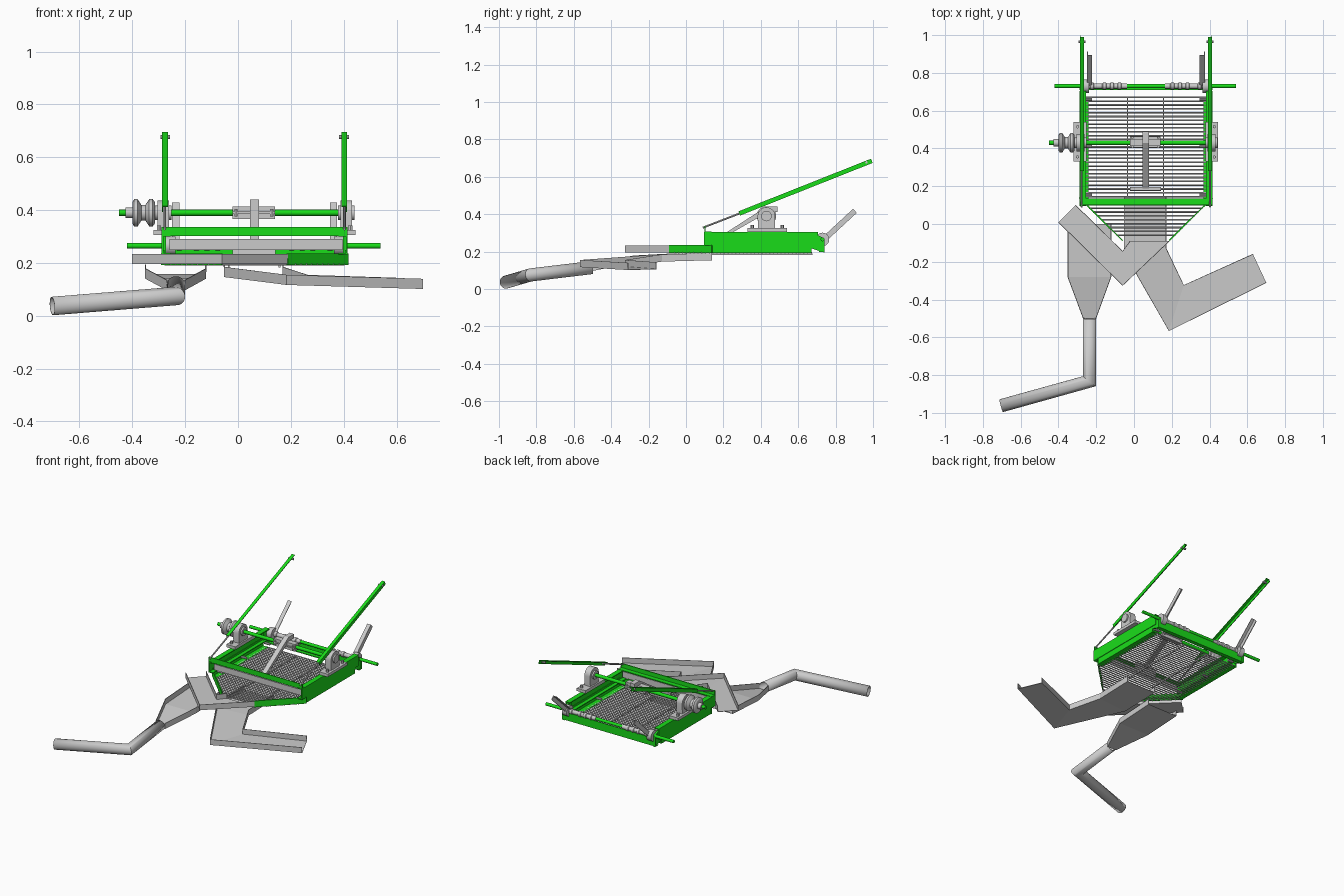
import bpy, bmesh, math
from mathutils import Vector

if "Cube" in bpy.data.objects:
    bpy.data.objects.remove(bpy.data.objects["Cube"])

CX = 0.063                      # centre line of the sieve frame
GREEN = bpy.data.materials.new("green_paint")
GREEN.diffuse_color = (0.01, 0.72, 0.01, 1)
GREEN.use_nodes = True
GREEN.node_tree.nodes["Principled BSDF"].inputs["Base Color"].default_value = GREEN.diffuse_color


def finish(name, bm, green=False, smooth=False, thick=0):
    bmesh.ops.recalc_face_normals(bm, faces=bm.faces)
    me = bpy.data.meshes.new(name)
    bm.to_mesh(me)
    bm.free()
    ob = bpy.data.objects.new(name, me)
    bpy.context.collection.objects.link(ob)
    if green:
        me.materials.append(GREEN)
    if thick:
        m = ob.modifiers.new("sheet", 'SOLIDIFY')
        m.thickness, m.offset = thick, 0
    if smooth:
        bpy.ops.object.select_all(action='DESELECT')
        ob.select_set(True)
        bpy.context.view_layer.objects.active = ob
        bpy.ops.object.shade_smooth_by_angle()
    return ob


def extrude(name, profile, vec, green=False, smooth=False):
    """Closed 3D outline pushed along vec."""
    bm = bmesh.new()
    f = bm.faces.new([bm.verts.new(p) for p in profile])
    r = bmesh.ops.extrude_face_region(bm, geom=[f])
    bmesh.ops.translate(bm, vec=vec, verts=[v for v in r['geom'] if isinstance(v, bmesh.types.BMVert)])
    return finish(name, bm, green, smooth)


def box(name, x0, x1, y0, y1, z0, z1, green=False):
    return extrude(name, [(x0, y0, z0), (x1, y0, z0), (x1, y1, z0), (x0, y1, z0)], (0, 0, z1 - z0), green)


def rod_into(bm, a, b, r, n):
    a, b = Vector(a), Vector(b)
    d = b - a
    m = d.to_track_quat('Z', 'Y').to_matrix().to_4x4()
    m.translation = (a + b) / 2
    bmesh.ops.create_cone(bm, cap_ends=True, segments=n, radius1=r, radius2=r, depth=d.length, matrix=m)


def rods(name, segs, r, n=16, green=False):
    bm = bmesh.new()
    for a, b in segs:
        rod_into(bm, a, b, r, n)
    return finish(name, bm, green, n > 8)


def lathe_x(name, prof, y, z, n=32):
    """Profile of (x, radius) turned about an x-parallel axis."""
    bm = bmesh.new()
    rings = [[bm.verts.new((x, y + r * math.cos(i * math.tau / n), z + r * math.sin(i * math.tau / n)))
              for i in range(n)] for x, r in prof]
    for a, b in zip(rings, rings[1:]):
        for i in range(n):
            bm.faces.new((a[i], a[(i + 1) % n], b[(i + 1) % n], b[i]))
    bm.faces.new(rings[0])
    bm.faces.new(rings[-1])
    return finish(name, bm, smooth=True)


def chute(name, left, right, h):
    """Open sheet trough: floor between two edges plus upright walls."""
    bm = bmesh.new()
    L, R = [[bm.verts.new(p) for p in e] for e in (left, right)]
    LT, RT = [[bm.verts.new((p[0], p[1], p[2] + h)) for p in e] for e in (left, right)]
    for i in range(len(L) - 1):
        for a, b in ((L, R), (L, LT), (R, RT)):
            bm.faces.new((a[i], a[i + 1], b[i + 1], b[i]))
    return finish(name, bm, thick=0.004)


# side parts, once per side (s = outward direction)
for s, side in ((-1, "left"), (1, "right")):
    def X(d):
        return CX + s * d
    # C-section side rail
    c = [(.352, .306), (.352, .232), (.318, .232), (.318, .238), (.345, .238), (.345, .300), (.318, .300), (.318, .306)]
    extrude(side + "_rail", [(X(d), .095, z) for d, z in c], (0, .61, 0), True)
    # lower angle that carries the grate
    c = [(.348, .25), (.348, .192), (.305, .192), (.305, .197), (.342, .197), (.342, .25)]
    extrude(side + "_grate_angle", [(X(d), .13, z) for d, z in c], (0, .54, 0), True)
    # rear plate holding the back shaft
    extrude(side + "_rear_plate", [(X(.335), .66, .22), (X(.335), .74, .195), (X(.335), .74, .27), (X(.335), .70, .29),
                                   (X(.335), .66, .30)], (s * .012, 0, 0), True)
    # plummer block bearing with arched housing
    b0, b1 = sorted((X(.315), X(.382)))
    box(side + "_bearing_foot", b0, b1, .33, .54, .306, .325)
    arch = [(.385, .322), (.475, .322)]
    arch += [(.43 + .047 * math.cos(t * math.pi / 12), .39 + .047 * math.sin(t * math.pi / 12)) for t in range(13)]
    extrude(side + "_bearing_housing", [(X(.325), y, z) for y, z in arch], (s * .043, 0, 0), smooth=True)
    rods(side + "_bearing_ring", [((X(.315), .43, .39), (X(.378), .43, .39))], .028, 24)
    rods(side + "_bearing_bolts", [((X(.362), y, .32), (X(.362), y, .342)) for y in (.355, .515)], .009, 6)
    # long angle-iron handle and its thin lower bar
    h = [(.350, 0), (.350, .024), (.328, .024), (.328, .020), (.346, .020), (.346, 0)]
    extrude(side + "_handle", [(X(d), .29 - .37 * w, .393 + .93 * w) for d, w in h], (0, .708, .281), True)
    rods(side + "_handle_bolt", [((X(.32), .965, .677), (X(.357), .965, .677))], .007, 8)
    rods(side + "_handle_stay", [((X(.34), .09, .328), (X(.34), .32, .417))], .005, 8)
    # short rear lever, angle section
    h = [(.312, 0), (.312, .03), (.285, .03), (.285, .026), (.307, .026), (.307, 0)]
    extrude(side + "_rear_lever", [(X(d), .738 - .66 * w, .245 + .72 * w) for d, w in h], (0, .175, .162))
    # collars and rings on the back shaft
    lathe_x(side + "_shaft_sleeve", [(X(.10), .014), (X(.30), .014)], .73, .265, 20)
    for d in (.14, .18, .22, .285):
        lathe_x(side + "_shaft_ring", [(X(d - .012), .013), (X(d - .008), .018), (X(d + .008), .018), (X(d + .012), .013)],
                .73, .265, 16)
    lathe_x(side + "_shaft_bearing", [(X(.30), .036), (X(.335), .036)], .73, .265, 24)
    # slanted wall of the outlet funnel
    extrude(side + "_funnel_wall", [(X(.126), -.09, .192), (X(.355), .137, .192), (X(.355), .137, .235),
                                    (X(.126), -.09, .235)], (-s * .005, .005, 0), True)
    # corner bolts of the grate
    rods(side + "_grate_bolts", [((X(.325), y, .225), (X(.285), y, .225)) for y in (.155, .41, .66)], .008, 8)

# front cross bar (angle) and grey front panel
x0, x1 = CX - .352, CX + .352
extrude("front_bar", [(x0, y, z) for y, z in ((.098, .302), (.135, .302), (.135, .308), (.104, .308),
                                              (.104, .336), (.098, .336))], (.704, 0, 0), True)
box("front_panel", x0 + .03, x1 - .02, .112, .117, .25, .29)
# rear cross bar
extrude("rear_bar", [(x0, y, z) for y, z in ((.738, .198), (.738, .252), (.733, .252), (.733, .203),
                                             (.71, .203), (.71, .198))], (.704, 0, 0), True)

# sieve grate
rods("grate_bars", [((CX - .32, .145 + i * .0202, .194), (CX + .32, .145 + i * .0202, .194)) for i in range(27)], .0042, 8)
for x in (-.035, .157):
    box("grate_support", x - .003, x + .003, .14, .675, .183, .191)

# funnel grate, bars shortening towards the outlet
segs = []
for i in range(10):
    y = .125 - i * .0205
    w = .126 + (y + .09) * 1.0
    segs.append(((CX - w, y, .194), (CX + w, y, .194)))
rods("funnel_grate", segs, .0042, 8)

# shafts
rods("main_shaft", [((-.45, .43, .39), (.40, .43, .39))], .0115, 24, True)
rods("back_shaft", [((-.42, .73, .265), (.54, .73, .265))], .0105, 24, True)

# double-groove pulley
lathe_x("pulley", [(-.425, .02), (-.40, .02), (-.40, .04), (-.393, .052), (-.38, .052), (-.366, .03), (-.35, .03),
                   (-.336, .052), (-.323, .052), (-.314, .04), (-.314, .02), (-.295, .02)], .43, .39)

# beater: clamp, sloping arm and end plate
box("beater_clamp", -.02, .14, .412, .448, .366, .414)
box("beater_clamp_lip", -.02, .14, .405, .462, .386, .394)
rods("beater_clamp_bolts", [((x, y, .376), (x, y, .404)) for x in (-.008, .128) for y in (.408, .456)], .007, 6)
extrude("beater_arm", [(.046, .49, .44), (.046, .43, .44), (.046, .178, .278), (.046, .185, .266),
                       (.046, .44, .412), (.046, .49, .412)], (.033, 0, 0))
extrude("beater_plate", [(-.02, .178, .285), (-.02, .196, .285), (-.02, .186, .225), (-.02, .176, .225)], (.162, 0, 0))

# discharge chutes
chute("upper_chute", [(-.40, .01, .197), (-.06, -.325, .197), (.187, -.09, .197)],
      [(-.31, .10, .197), (-.06, -.145, .197), (-.02, -.09, .197)], .036)
chute("right_chute", [(-.052, .14, .155), (-.052, -.15, .148), (.185, -.565, .118), (.70, -.31, .103)],
      [(.17, .14, .155), (.17, -.13, .148), (.263, -.325, .118), (.63, -.16, .106)], .037)
chute("left_chute", [(-.35, 0, .157), (-.35, -.28, .142), (-.268, -.50, .098)],
      [(-.122, 0, .157), (-.122, -.28, .142), (-.202, -.50, .098)], .037)

# bent outlet pipe, open at both ends
pts = [Vector(p) for p in ((-.235, -.50, .115), (-.235, -.832, .075), (-.703, -.962, .037))]
dirs = [(pts[1] - pts[0]).normalized(), (pts[2] - pts[1]).normalized()]
planes = [dirs[0], (dirs[0] + dirs[1]).normalized(), dirs[1]]
bm, n, rings = bmesh.new(), 28, []
u = dirs[0].cross(Vector((0, 0, 1))).normalized()
v = u.cross(dirs[0])
ring = [pts[0] + .033 * (u * math.cos(i * math.tau / n) + v * math.sin(i * math.tau / n)) for i in range(n)]
rings.append([bm.verts.new(p) for p in ring])
for k in (1, 2):                # slide the ring along each leg to the mitre plane
    d = dirs[k - 1]
    ring = [p + d * ((pts[k] - p).dot(planes[k]) / d.dot(planes[k])) for p in ring]
    rings.append([bm.verts.new(p) for p in ring])
for a, b in zip(rings, rings[1:]):
    for i in range(n):
        bm.faces.new((a[i], a[(i + 1) % n], b[(i + 1) % n], b[i]))
finish("outlet_pipe", bm, smooth=True, thick=.004)
